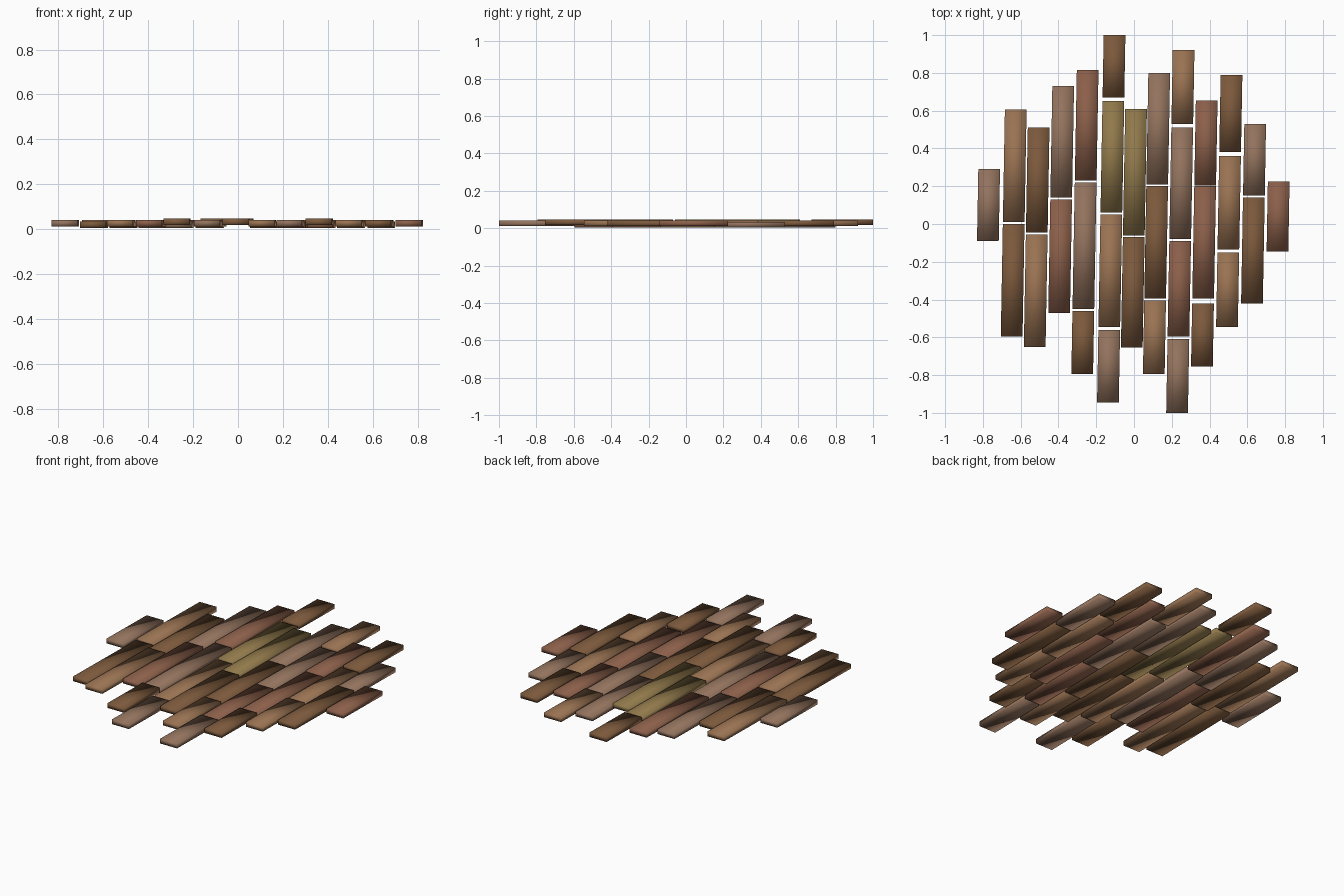
import bpy, bmesh

if "Cube" in bpy.data.objects:
    bpy.data.objects.remove(bpy.data.objects["Cube"])

# Wood tints
TINTS = {
    "P": ("pale_wood", (0.29, 0.17, 0.11, 1)),
    "T": ("tan_wood", (0.32, 0.17, 0.085, 1)),
    "D": ("dark_wood", (0.20, 0.10, 0.045, 1)),
    "R": ("red_wood", (0.26, 0.115, 0.068, 1)),
    "O": ("olive_wood", (0.28, 0.19, 0.07, 1)),
}
mats = {}
for key, (name, col) in TINTS.items():
    mats[key] = bpy.data.materials.new(name)
    mats[key].diffuse_color = col

WIDTH, THICK, SLANT = 0.115, 0.029, 0.018
LOW, MID, HIGH = 0.005, 0.011, 0.017

# Columns of planks: x at y = 0, then (far end, near end, tint, height)
COLUMNS = [
    (-0.772, [(.29, -.09, "P", MID)]),
    (-0.637, [(.605, .01, "T", MID), (0, -.595, "D", LOW)]),
    (-0.514, [(.51, -.045, "D", LOW), (-.055, -.65, "T", MID)]),
    (-0.388, [(.73, .14, "P", LOW), (.13, -.47, "R", MID)]),
    (-0.260, [(.815, .23, "R", MID), (.22, -.45, "P", LOW), (-.46, -.795, "D", HIGH)]),
    (-0.121, [(1, .67, "D", HIGH), (.65, .06, "O", MID), (.05, -.545, "T", LOW), (-.56, -.945, "P", MID)]),
    (0.000, [(.61, -.06, "O", HIGH), (-.07, -.655, "D", HIGH)]),
    (0.119, [(.80, .21, "P", LOW), (.20, -.395, "D", LOW), (-.405, -.795, "T", MID)]),
    (0.246, [(.92, .53, "T", MID), (.51, -.08, "P", LOW), (-.09, -.595, "R", LOW), (-.61, -1, "P", MID)]),
    (0.373, [(.655, .205, "R", MID), (.20, -.395, "R", LOW), (-.42, -.755, "D", HIGH)]),
    (0.502, [(.79, .38, "D", MID), (.36, -.135, "T", LOW), (-.15, -.545, "T", MID)]),
    (0.632, [(.53, .15, "P", LOW), (.14, -.42, "D", MID)]),
    (0.762, [(.225, -.145, "R", MID)]),
]


def plank(name, x, far, near, tint, z):
    """Slightly slanted board lying along y."""
    bm = bmesh.new()
    h = WIDTH / 2
    corners = [(x + SLANT * y + s * h, y)
               for y, s in ((near, -1), (near, 1), (far, 1), (far, -1))]
    face = bm.faces.new([bm.verts.new((cx, cy, z)) for cx, cy in corners])
    new = bmesh.ops.extrude_face_region(bm, geom=[face])["geom"]
    bmesh.ops.translate(bm, vec=(0, 0, THICK),
                        verts=[g for g in new if isinstance(g, bmesh.types.BMVert)])
    bmesh.ops.recalc_face_normals(bm, faces=bm.faces)
    for f in bm.faces:
        f.smooth = True
    me = bpy.data.meshes.new(name)
    bm.to_mesh(me)
    bm.free()
    me.materials.append(mats[tint])
    ob = bpy.data.objects.new(name, me)
    bpy.context.collection.objects.link(ob)


for c, (x, boards) in enumerate(COLUMNS, 1):
    for b, (far, near, tint, z) in enumerate(boards, 1):
        plank(f"floor_plank_{c}_{b}", x, far, near, tint, z)

for m in bpy.data.materials:
    if m.users and not m.is_grease_pencil:
        m.use_nodes = True
        m.node_tree.nodes["Principled BSDF"].inputs["Base Color"].default_value = m.diffuse_color
